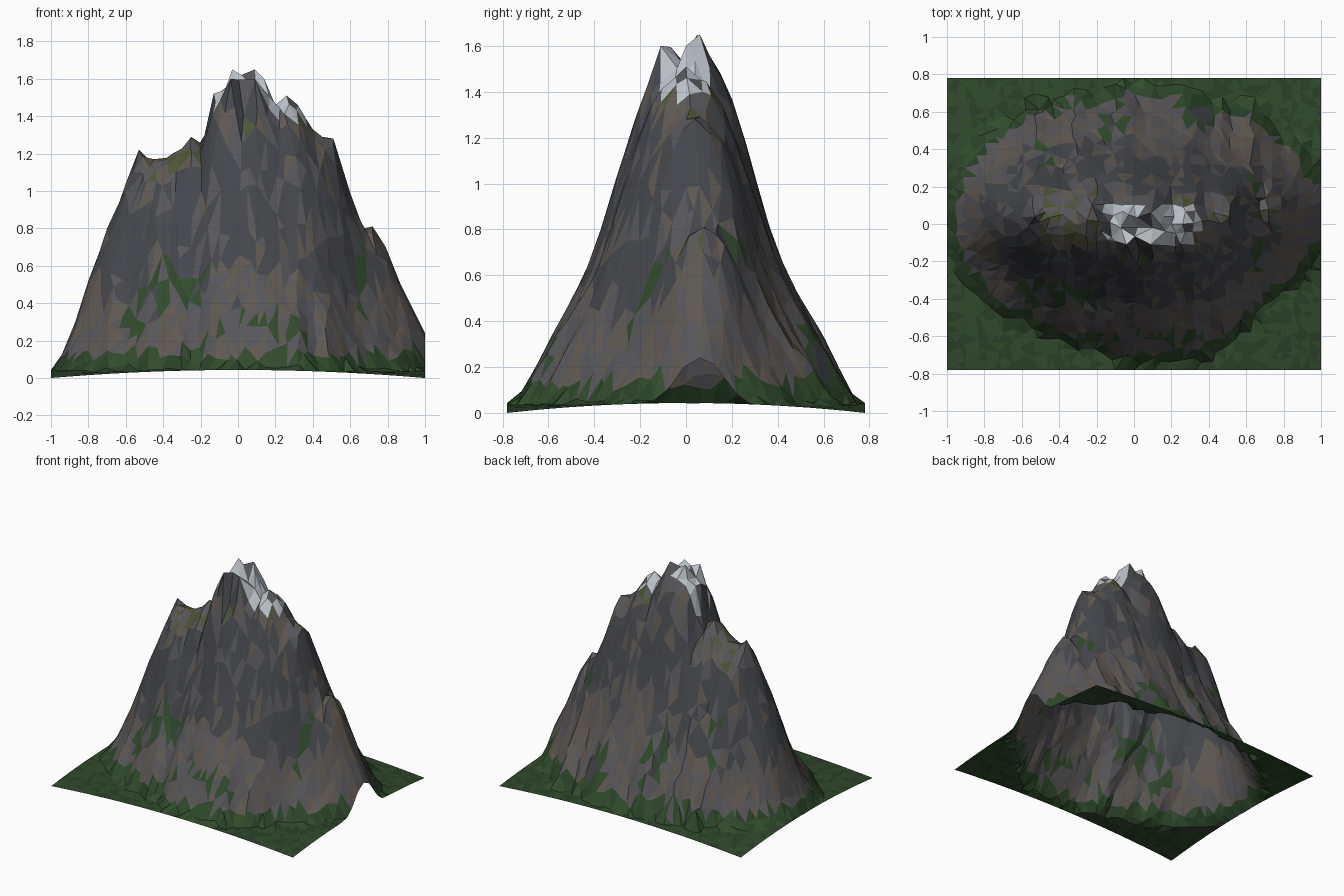
import bpy, random, math
from mathutils import Vector, noise
from mathutils.geometry import delaunay_2d_cdt

if "Cube" in bpy.data.objects:
    bpy.data.objects.remove(bpy.data.objects["Cube"])

random.seed(4)
HX, HY = 1.0, 0.78

# Profiles as (position, value) knots
RIDGE = [(-1, .04), (-.92, .16), (-.87, .3), (-.8, .52), (-.7, .8), (-.6, 1.04), (-.53, 1.22),
         (-.45, 1.17), (-.35, 1.2), (-.25, 1.29), (-.19, 1.25), (-.13, 1.52), (-.03, 1.65),
         (.09, 1.65), (.14, 1.6), (.2, 1.46), (.26, 1.51), (.32, 1.46), (.4, 1.33), (.51, 1.28),
         (.6, .99), (.67, .8), (.72, .81), (.79, .7), (.87, .5), (.93, .38), (1, .24)]
ENVELOPE = [(-1, .04), (-.9, .3), (-.6, 1.05), (-.3, 1.4), (0, 1.65), (.3, 1.5), (.6, 1.05),
            (.9, .45), (1, .24)]
WIDTH = [(-1, .4), (-.9, .46), (-.6, .6), (-.3, .75), (0, .78), (.3, .77), (.6, .6), (.9, .42), (1, .26)]
FALL = [(0, 1), (.13, .95), (.23, .87), (.29, .78), (.385, .63), (.475, .49), (.58, .36),
        (.77, .2), (.9, .08), (1, 0)]
CENTRE = [(-1, .03), (-.5, .04), (0, 0), (.3, 0), (.72, .08), (1, .06)]


def lerp(knots, t):
    if t <= knots[0][0]:
        return knots[0][1]
    for (a, u), (b, v) in zip(knots, knots[1:]):
        if t <= b:
            return u + (v - u) * (t - a) / (b - a)
    return knots[-1][1]


def height(x, y):
    ground = .043 * (1 - (x / HX) ** 2 * (y / HY) ** 2)
    if abs(y) > HY - .001:
        return ground
    d = y - lerp(CENTRE, x)
    side = 1 if d > 0 else -1
    # vertical gullies on both faces
    flute = noise.noise(Vector((x * 7, side * 5.3, y * 1.5)))
    flute += .5 * noise.noise(Vector((x * 17, side * 9.1, y * 3)))
    w = lerp(WIDTH, x) * (1 + .13 * flute)
    f = lerp(FALL, min(abs(d) / min(w, HY - .01), 1))
    h = f * (f * lerp(RIDGE, x) + (1 - f) * lerp(ENVELOPE, x))
    h *= 1 + .12 * (1 - f) * noise.noise(Vector((x * 6, y * 6, 2)))
    bump = 0 if abs(x) > .999 else .012 * (1 + noise.noise(Vector((x * 9, y * 9, 7))))
    return max(h, ground + bump * (1 - max(abs(x), abs(y) / HY)))


# Crest points, with a small hollow between the twin summit lips
pins = [(x, lerp(CENTRE, x), z) for x, z in RIDGE if not -.1 < x < .12]
pins += [(-.03, .05, 1.65), (.09, .06, 1.65), (-.04, -.11, 1.6), (.09, -.11, 1.6),
         (.02, -.02, 1.5), (.1, -.02, 1.53), (-.07, -.02, 1.54), (.03, -.14, 1.4)]

# Scattered points over the rectangle
NX, NY = 38, 30
points = list(pins)
for i in range(NX + 1):
    for j in range(NY + 1):
        x, y = HX * (2 * i / NX - 1), HY * (2 * j / NY - 1)
        if 0 < i < NX:
            x += random.uniform(-.02, .02)
        if 0 < j < NY:
            y += random.uniform(-.02, .02)
        if all(math.hypot(x - p[0], y - p[1]) > .035 for p in pins):
            points.append((x, y, height(x, y)))

_, _, tris, origin, _, _ = delaunay_2d_cdt([Vector(p[:2]) for p in points], [], [], 0, 1e-6)
flat, _, tris, origin, _, _ = delaunay_2d_cdt([Vector(p[:2]) for p in points], [], [], 0, 1e-6)
verts = [(v.x, v.y, points[o[0]][2]) for v, o in zip(flat, origin)]
faces = []
for t in tris:
    a, b, c = (flat[k] for k in t)
    area = (b - a).cross(c - a)
    if abs(area) > 1e-5:
        faces.append(t if area > 0 else t[::-1])

mesh = bpy.data.meshes.new("mountain")
mesh.from_pydata(verts, [], faces)
mountain = bpy.data.objects.new("mountain", mesh)
bpy.context.collection.objects.link(mountain)

# Materials
COLOURS = [("grass", (.03, .07, .025)), ("dark_grass", (.022, .052, .02)), ("brown_rock", (.115, .098, .085)),
           ("grey_rock", (.095, .095, .105)), ("dark_rock", (.062, .064, .074)), ("snow", (.5, .54, .58)),
           ("moss", (.075, .09, .035))]
for name, rgb in COLOURS:
    m = bpy.data.materials.new(name)
    m.diffuse_color = (*rgb, 1)
    m.use_nodes = True
    m.node_tree.nodes["Principled BSDF"].inputs["Base Color"].default_value = m.diffuse_color
    mesh.materials.append(m)

# Colour faces by height, slope and chance
for p in mesh.polygons:
    x, y, z = p.center
    r = random.random()
    low = min(verts[v][2] for v in p.vertices)
    patch = noise.noise(Vector((x * 4, y * 4, 11)))
    if z < .12 or (low < .09 and r < .6):
        k = 0 if r < .6 else 1
    elif z > 1.38 and abs(y) < .1 and p.normal.z > .27 and r < .75:
        k = 5
    elif .2 < z < .75 and patch > .3 and p.normal.z > .3 and r < .5:
        k = 0
    elif z > .75 and p.normal.z > .5 and r < .25:
        k = 6
    elif z + .5 * patch < .5 or p.normal.z > .45:
        k = 2 if r < .55 else 3
    else:
        k = 4 if r < .75 else (3 if r < .9 else 2)
    p.material_index = k
    p.use_smooth = False
